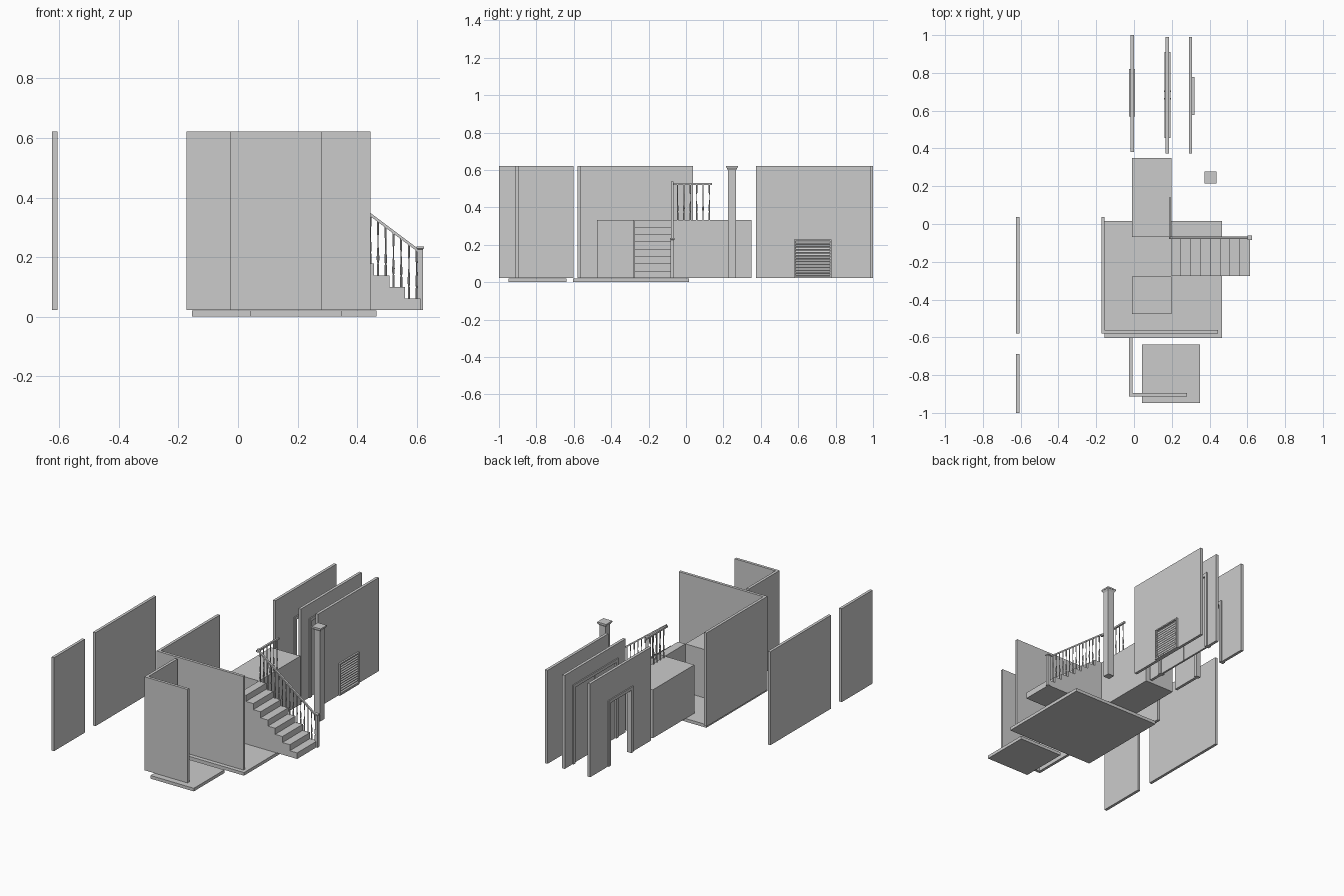
import bpy, bmesh, math
from mathutils import Matrix

if "Cube" in bpy.data.objects:
    bpy.data.objects.remove(bpy.data.objects["Cube"])

Z0, Z1 = 0.022, 0.622      # wall bottom and top
T = 0.018                  # wall thickness


def finish(bm, name):
    bmesh.ops.recalc_face_normals(bm, faces=bm.faces[:])
    me = bpy.data.meshes.new(name)
    bm.to_mesh(me)
    bm.free()
    ob = bpy.data.objects.new(name, me)
    bpy.context.collection.objects.link(ob)
    return ob


def add_box(bm, x0, x1, y0, y1, z0, z1):
    m = Matrix.Translation(((x0 + x1) / 2, (y0 + y1) / 2, (z0 + z1) / 2))
    m = m @ Matrix.Diagonal((x1 - x0, y1 - y0, z1 - z0, 1))
    bmesh.ops.create_cube(bm, size=1, matrix=m)


def box(name, *b):
    bm = bmesh.new()
    add_box(bm, *b)
    return finish(bm, name)


def prism(name, pts, a, b, axis):
    """Extrude a 2D outline (horizontal, z) along x or y."""
    bm = bmesh.new()
    place = (lambda p, t: (t, p[0], p[1])) if axis == 'x' else (lambda p, t: (p[0], t, p[1]))
    f = bm.faces.new([bm.verts.new(place(p, a)) for p in pts])
    r = bmesh.ops.extrude_face_region(bm, geom=[f])
    d = (b - a, 0, 0) if axis == 'x' else (0, b - a, 0)
    bmesh.ops.translate(bm, vec=d, verts=[v for v in r['geom'] if isinstance(v, bmesh.types.BMVert)])
    return finish(bm, name)


def lathe(bm, x, y, profile, n, turn=0.0):
    """Stack of rings (radius, z) with n sides, capped."""
    rings = [[bm.verts.new((x + r * math.cos(turn + 2 * math.pi * i / n),
                            y + r * math.sin(turn + 2 * math.pi * i / n), z))
              for i in range(n)] for r, z in profile]
    for lo, hi in zip(rings, rings[1:]):
        for i in range(n):
            bm.faces.new((lo[i], lo[(i + 1) % n], hi[(i + 1) % n], hi[i]))
    bm.faces.new(rings[0][::-1])
    bm.faces.new(rings[-1])


def square_post(name, x, y, profile):
    bm = bmesh.new()
    lathe(bm, x, y, [(w / math.sqrt(2), z) for w, z in profile], 4, math.pi / 4)
    return finish(bm, name)


# floor slabs
box("floor_large", -0.155, 0.465, -0.603, 0.015, 0, 0.02)
box("floor_small", 0.042, 0.35, -0.948, -0.638, 0, 0.02)

# plain walls
box("wall_long", -0.625, -0.625 + T, -0.58, 0.037, Z0, Z1)
box("wall_short", -0.625, -0.625 + T, -1.0, -0.687, Z0, Z1)


# corner walls, L-shaped in plan
def corner_wall(name, x0, x1, y0, y1):
    bm = bmesh.new()
    plan = [(x0, y0), (x1, y0), (x1, y0 + T), (x0 + T, y0 + T), (x0 + T, y1), (x0, y1)]
    f = bm.faces.new([bm.verts.new((x, y, Z0)) for x, y in plan])
    r = bmesh.ops.extrude_face_region(bm, geom=[f])
    bmesh.ops.translate(bm, vec=(0, 0, Z1 - Z0),
                        verts=[v for v in r['geom'] if isinstance(v, bmesh.types.BMVert)])
    finish(bm, name)


corner_wall("corner_wall_large", -0.173, 0.445, -0.58, 0.037)
corner_wall("corner_wall_small", -0.027, 0.28, -0.912, -0.602)


# walls with door openings and casings
def arch(o0, o1, otop, i0, i1, itop):
    return [(o0, Z0), (o0, otop), (o1, otop), (o1, Z0), (i1, Z0), (i1, itop), (i0, itop), (i0, Z0)]


def door_wall(name, xc, y0, y1, d0, d1, top):
    w, h = 0.02, 0.016
    prism(name, arch(y0, y1, Z1, d0 + w, d1 - w, top - w), xc - T / 2, xc + T / 2, 'x')
    prism(name + "_casing", arch(d0, d1, top, d0 + w, d1 - w, top - w), xc - h, xc + h, 'x')


door_wall("doorway_wall", -0.010, 0.382, 1.0, 0.57, 0.82, 0.445)
door_wall("double_door_wall", 0.177, 0.373, 0.99, 0.455, 0.91, 0.53)

# double door leaves with handles
for s, side in ((-1, "left"), (1, "right")):
    a, b = sorted((0.6825 + s * 0.001, 0.6825 + s * 0.2075))
    box("door_leaf_" + side, 0.171, 0.183, a, b, Z0, 0.51)
    yc = 0.6825 + s * 0.02
    box("door_handle_" + side, 0.158, 0.196, yc - 0.004, yc + 0.004, 0.235, 0.247)

# wall with louvred vent
box("vent_wall", 0.29, 0.308, 0.373, 0.99, Z0, Z1)
bm = bmesh.new()
for y in (0.578, 0.769):
    add_box(bm, 0.308, 0.319, y, y + 0.008, Z0, 0.227)
for z in (Z0, 0.219):
    add_box(bm, 0.308, 0.319, 0.586, 0.769, z, z + 0.008)
finish(bm, "vent_frame")
for i in range(12):
    z = 0.034 + i * 0.0155
    # slat leaning down and outward
    ob = prism("vent_slat", [(0.308, z + 0.008), (0.308, z + 0.011), (0.317, z + 0.001), (0.317, z - 0.002)],
               0.586, 0.769, 'y')

# landings
box("landing_long", -0.01, 0.198, -0.07, 0.35, Z0, 0.333)
box("landing_short", -0.01, 0.198, -0.477, -0.277, Z0, 0.333)

# staircase
N, RUN, RISE, X0, XE = 8, 0.0519, 0.0389, 0.198, 0.6132
outline = [(X0, Z0), (XE, Z0)]
for i in range(N):
    x = XE - i * RUN
    outline += [(x, Z0 + (i + 1) * RISE), (x - RUN, Z0 + (i + 1) * RISE)]
prism("staircase", outline, -0.276, -0.069, 'y')

# handrails
RY = -0.073


def rail_z(x):
    return 0.222 + (0.605 - x) * 0.75


prism("stair_handrail", [(0.605, rail_z(0.605) - 0.005), (0.605, rail_z(0.605) + 0.006),
                         (0.19, rail_z(0.19) + 0.006), (0.19, rail_z(0.19) - 0.005)],
      RY - 0.006, RY + 0.006, 'y')
box("landing_handrail", 0.184, 0.196, RY - 0.006, 0.14, 0.519, 0.53)

# turned balusters
SHAPE = [(0.0038, 0), (0.0038, 0.2), (0.0022, 0.22), (0.0042, 0.27), (0.0044, 0.34),
         (0.002, 0.55), (0.0018, 0.72), (0.0034, 0.76), (0.0034, 1)]


def baluster(bm, x, y, z0, z1):
    lathe(bm, x, y, [(r, z0 + t * (z1 - z0)) for r, t in SHAPE], 8)


bm = bmesh.new()
for k in range(2 * N):
    x = X0 + (k + 0.5) * RUN / 2
    baluster(bm, x, RY, Z0 + (N - k // 2) * RISE, rail_z(x))
finish(bm, "stair_balusters")
bm = bmesh.new()
for k in range(6):
    baluster(bm, 0.19, -0.045 + k * 0.034, 0.333, 0.522)
finish(bm, "landing_balusters")

# newel post and column
square_post("newel_post", 0.6125, RY, [(0.019, Z0), (0.019, 0.226), (0.025, 0.229), (0.025, 0.235)])
square_post("column", 0.405, 0.246, [(0.045, Z0), (0.045, 0.6), (0.06, 0.613), (0.063, 0.613), (0.063, Z1)])
